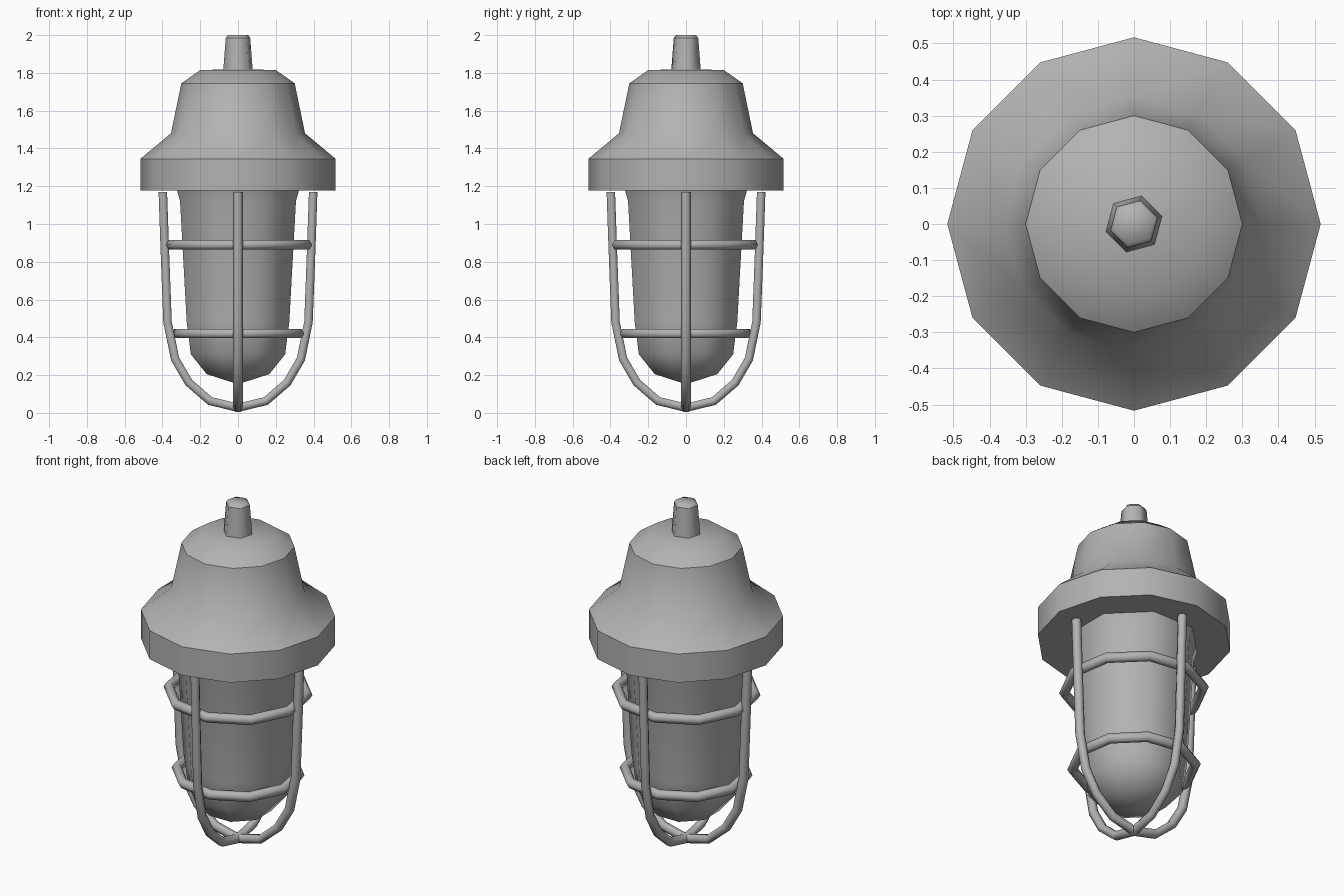
import bpy, bmesh
from math import cos, sin, pi, radians

if "Cube" in bpy.data.objects:
    bpy.data.objects.remove(bpy.data.objects["Cube"])

# Mid grey for all parts
GREY = bpy.data.materials.new("mid_grey")
GREY.diffuse_color = (0.45, 0.45, 0.45, 1)
GREY.use_nodes = True
GREY.node_tree.nodes["Principled BSDF"].inputs["Base Color"].default_value = GREY.diffuse_color


def smooth(obj, angle):
    for p in obj.data.polygons:
        p.use_smooth = True
    obj.data.set_sharp_from_angle(angle=radians(angle))
    obj.data.materials.append(GREY)


def lathe(name, profile, sides, offset=0.0, angle=40):
    """Revolve (radius, z) points around z; open ends become caps, radius 0 a tip."""
    bm = bmesh.new()
    rings = []
    for r, z in profile:
        n = 1 if r == 0 else sides
        rings.append([bm.verts.new((r * cos(offset + 2 * pi * i / sides),
                                    r * sin(offset + 2 * pi * i / sides), z)) for i in range(n)])
    for a, b in zip(rings, rings[1:]):
        for i in range(sides):
            j = (i + 1) % sides
            if len(b) == 1:
                bm.faces.new((a[i], a[j], b[0]))
            else:
                bm.faces.new((a[i], a[j], b[j], b[i]))
    for ring in (rings[0], rings[-1]):
        if len(ring) > 1:
            bm.faces.new(ring)
    bmesh.ops.recalc_face_normals(bm, faces=bm.faces)
    me = bpy.data.meshes.new(name)
    bm.to_mesh(me)
    bm.free()
    obj = bpy.data.objects.new(name, me)
    bpy.context.collection.objects.link(obj)
    smooth(obj, angle)
    return obj


def tube(name, points, radius, cyclic=False):
    """Six-sided round bar along a polyline, turned into a mesh."""
    cu = bpy.data.curves.new(name, 'CURVE')
    cu.dimensions = '3D'
    cu.bevel_depth = radius
    cu.bevel_resolution = 1
    cu.use_fill_caps = True
    sp = cu.splines.new('POLY')
    sp.points.add(len(points) - 1)
    for p, co in zip(sp.points, points):
        p.co = (*co, 1)
    sp.use_cyclic_u = cyclic
    obj = bpy.data.objects.new(name, cu)
    bpy.context.collection.objects.link(obj)
    bpy.ops.object.select_all(action='DESELECT')
    obj.select_set(True)
    bpy.context.view_layer.objects.active = obj
    bpy.ops.object.convert(target='MESH')
    obj = bpy.context.view_layer.objects.active
    smooth(obj, 65)
    return obj


# Twelve-sided housing
lathe("housing", [(0.517, 1.178), (0.517, 1.345), (0.355, 1.48), (0.30, 1.745),
                  (0.20, 1.815), (0, 1.82)], 12)

# Hexagonal cable stem: smooth sides, crisp edge below the domed top
stem = lathe("cable_stem", [(0.081, 1.81), (0.067, 1.985), (0.055, 2.0)], 6, radians(15), 65)
for e in stem.data.edges:
    if all(abs(stem.data.vertices[v].co.z - 1.985) < 0.001 for v in e.vertices):
        e.use_edge_sharp = True

# Eight-sided glass with a domed lower end
lathe("glass", [(0.350, 1.18), (0.332, 1.12), (0.294, 0.48), (0.270, 0.31),
                (0.179, 0.205), (0, 0.152)], 8, pi / 8, 50)

# Two crossing cage hoops
half = [(0.398, 1.17), (0.387, 0.85), (0.373, 0.48), (0.333, 0.285),
        (0.260, 0.16), (0.148, 0.063)]
path = [(-r, z) for r, z in half] + [(0, 0.027)] + [(r, z) for r, z in reversed(half)]
tube("cage_hoop_x", [(r, 0, z) for r, z in path], 0.026)
tube("cage_hoop_y", [(0, r, z) for r, z in path], 0.026)

# Two ten-sided cage rings
for name, r, z in (("cage_ring_upper", 0.370, 0.89), ("cage_ring_lower", 0.327, 0.42)):
    tube(name, [(r * cos(radians(27 + 36 * i)), r * sin(radians(27 + 36 * i)), z)
                for i in range(10)], 0.028, True)
